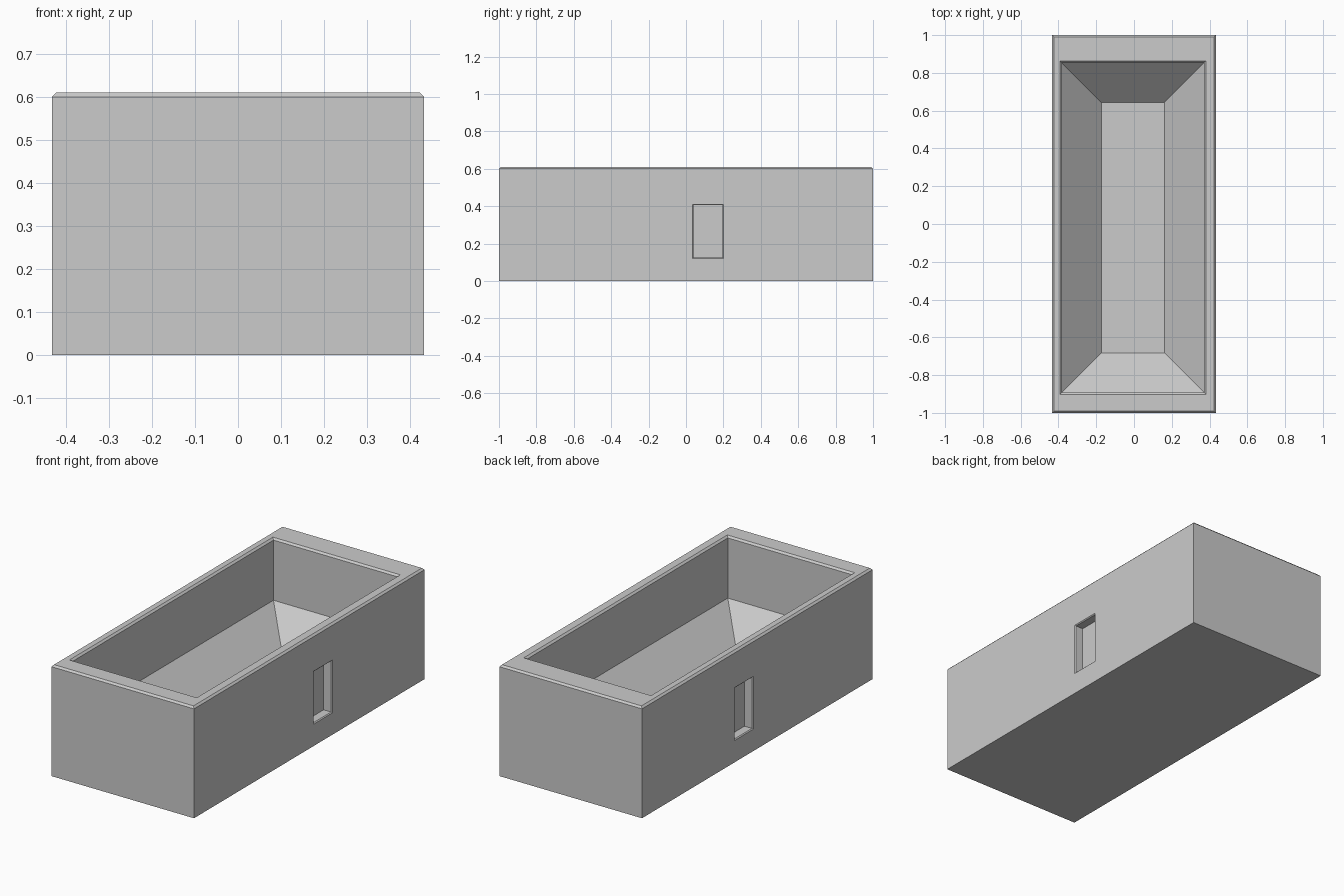
import bpy
import bmesh

default_cube = bpy.data.objects.get("Cube")
if default_cube:
    bpy.data.objects.remove(default_cube, do_unlink=True)

# Overall sizes
HALF_X, HALF_Y, HEIGHT, BEVEL = 0.433, 1.0, 0.61, 0.01
WALL_FOOT, FLOOR = 0.27, 0.06
CAVITY = (-0.382, 0.371, -0.892, 0.853)
HOPPER_INSET = 0.21
RECESS = (0.04, 0.195, 0.125, 0.405)
RECESS_X, RECESS_BEVEL = 0.383, 0.005


def inset(rect, d):
    """Shrink a (min, max, min, max) rectangle by d on every side."""
    return rect[0] + d, rect[1] - d, rect[2] + d, rect[3] - d


def corners(rect):
    a, b, c, d = rect
    return [(a, c), (b, c), (b, d), (a, d)]


def bridge(bm, loops, skip=()):
    """Join successive four-cornered loops with quads; skip holds (loop, side)."""
    for i in range(len(loops) - 1):
        for s in range(4):
            if (i, s) not in skip:
                t = (s + 1) % 4
                low, high = loops[i], loops[i + 1]
                bm.faces.new((low[s], low[t], high[t], high[s]))


bm = bmesh.new()

# Outer box, bevelled rim, upright inner walls and sloping hopper floor
outer = (-HALF_X, HALF_X, -HALF_Y, HALF_Y)
sections = [
    (outer, 0),
    (outer, HEIGHT - BEVEL),
    (inset(outer, BEVEL), HEIGHT),
    (inset(CAVITY, -BEVEL), HEIGHT),
    (CAVITY, HEIGHT - BEVEL),
    (CAVITY, WALL_FOOT),
    (inset(CAVITY, HOPPER_INSET), FLOOR),
]
loops = [[bm.verts.new((x, y, z)) for x, y in corners(r)] for r, z in sections]
bridge(bm, loops, skip={(0, 1), (0, 3)})
bm.faces.new(loops[0])
bm.faces.new(loops[-1])

# Long side walls, each with a shallow rectangular recess
side_wall = (-HALF_Y, HALF_Y, 0, HEIGHT - BEVEL)
for side in (-1, 1):
    steps = [
        (side_wall, HALF_X),
        (inset(RECESS, -RECESS_BEVEL), HALF_X),
        (RECESS, HALF_X - RECESS_BEVEL),
        (RECESS, RECESS_X),
    ]
    panel = [[bm.verts.new((side * x, y, z)) for y, z in corners(r)]
             for r, x in steps]
    bridge(bm, panel)
    bm.faces.new(panel[-1])

bmesh.ops.remove_doubles(bm, verts=bm.verts, dist=0.0001)
bmesh.ops.recalc_face_normals(bm, faces=bm.faces)

mesh = bpy.data.meshes.new("trough_body")
bm.to_mesh(mesh)
bm.free()
trough = bpy.data.objects.new("trough_body", mesh)
bpy.context.collection.objects.link(trough)

# Plain grey finish
grey = bpy.data.materials.new("light_grey")
grey.use_nodes = True
colour = (0.6, 0.6, 0.6, 1)
grey.diffuse_color = colour
grey.node_tree.nodes["Principled BSDF"].inputs["Base Color"].default_value = colour
mesh.materials.append(grey)
